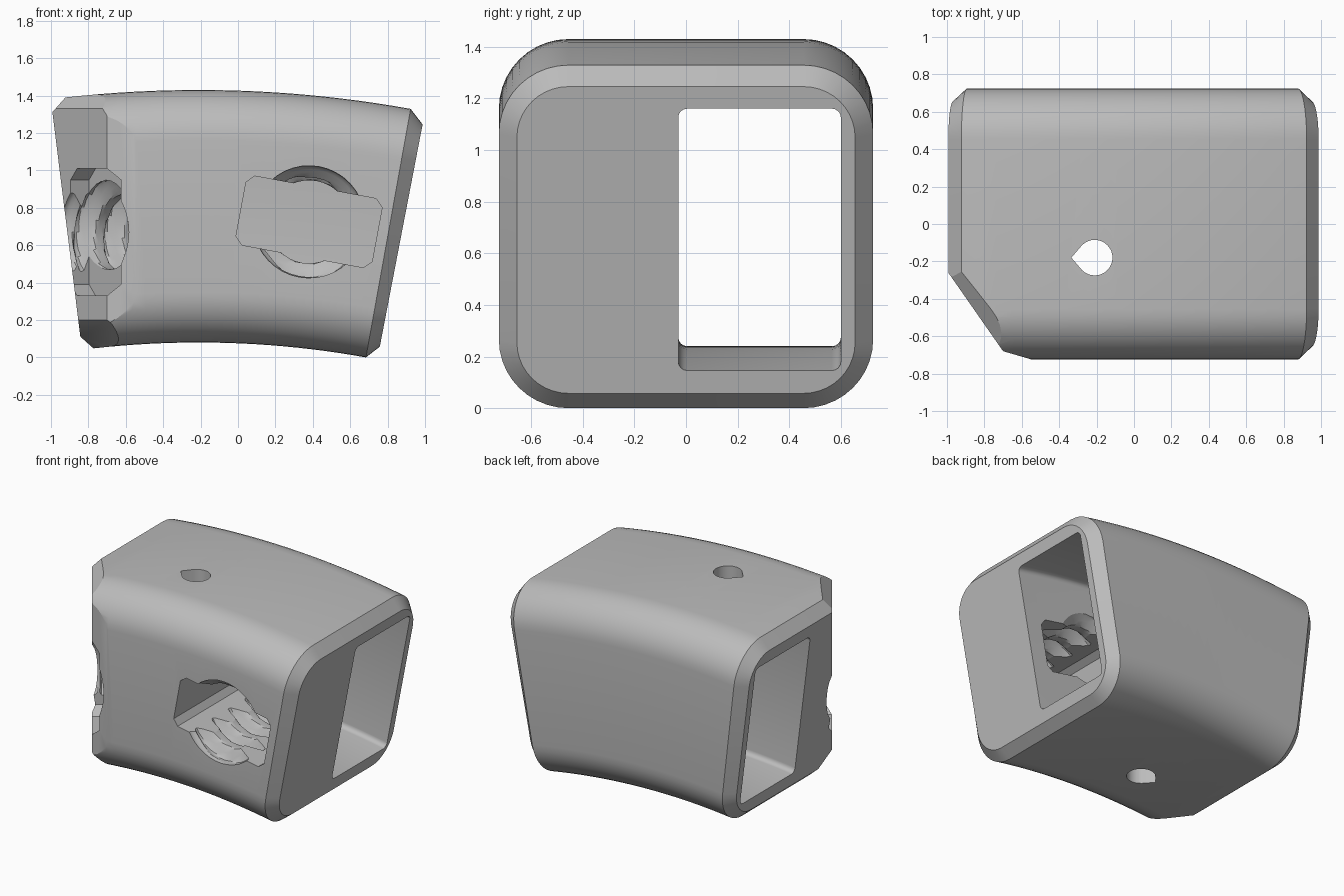
import bpy, bmesh
from math import sin, cos, pi, radians
from mathutils import Vector, Matrix

if "Cube" in bpy.data.objects:
    bpy.data.objects.remove(bpy.data.objects["Cube"])

grey = bpy.data.materials.new("plain_grey")
grey.use_nodes = True
grey.diffuse_color = (0.5, 0.5, 0.5, 1)
grey.node_tree.nodes["Principled BSDF"].inputs["Base Color"].default_value = (0.5, 0.5, 0.5, 1)

CX, CZ = -0.21, -4.97            # centre of the arc the body follows
A0, A1 = radians(-7.1), radians(10.9)


def loft(name, rings):
    """Closed skin through rings of equal point count."""
    bm = bmesh.new()
    loops = [[bm.verts.new(p) for p in ring] for ring in rings]
    n = len(loops[0])
    for a, b in zip(loops, loops[1:]):
        for i in range(n):
            j = (i + 1) % n
            bm.faces.new((a[i], a[j], b[j], b[i]))
    bm.faces.new(loops[0])
    bm.faces.new(loops[-1])
    bmesh.ops.recalc_face_normals(bm, faces=bm.faces)
    mesh = bpy.data.meshes.new(name)
    bm.to_mesh(mesh)
    bm.free()
    ob = bpy.data.objects.new(name, mesh)
    bpy.context.collection.objects.link(ob)
    return ob


def section(angle, y0, y1, r0, r1, rad, inset=0, n=10):
    """Rounded rectangle standing on the arc at the given angle."""
    pts = []
    rad -= inset
    y0, y1, r0, r1 = y0 + inset, y1 - inset, r0 + inset, r1 - inset
    corners = [(y1 - rad, r1 - rad), (y0 + rad, r1 - rad),
               (y0 + rad, r0 + rad), (y1 - rad, r0 + rad)]
    for q, (y, r) in enumerate(corners):
        for i in range(n + 1):
            t = (q + i / n) * pi / 2
            d = r + rad * sin(t)
            pts.append(Vector((CX + d * sin(angle), y + rad * cos(t), CZ + d * cos(angle))))
    return pts


def slice_off(bm, point, normal):
    """Cut away everything beyond a plane and close the cut."""
    geom = bm.verts[:] + bm.edges[:] + bm.faces[:]
    cut = bmesh.ops.bisect_plane(bm, geom=geom, plane_co=point, plane_no=normal,
                                 dist=1e-5, clear_outer=True)
    edges = [g for g in cut["geom_cut"] if isinstance(g, bmesh.types.BMEdge)]
    bmesh.ops.holes_fill(bm, edges=edges)


def carve(ob, cutter):
    mod = ob.modifiers.new("carve", "BOOLEAN")
    mod.operation, mod.solver, mod.object = "DIFFERENCE", "EXACT", cutter
    bpy.context.view_layer.objects.active = ob
    bpy.ops.object.modifier_apply(modifier=mod.name)
    bpy.data.objects.remove(cutter)


def frame(origin, u, v, w):
    return Matrix((u, v, w)).transposed().to_4x4(), Vector(origin)


def place(fr, x, y, z):
    return fr[1] + fr[0] @ Vector((x, y, z))


def slot(fr, width, height, chamfer, d0, d1):
    a, b, c = width / 2, height / 2, chamfer
    outline = [(a - c, b), (a, b - c), (a, c - b), (a - c, -b),
               (c - a, -b), (-a, c - b), (-a, b - c), (c - a, b)]
    return loft("slot_cutter", [[place(fr, x, y, d) for x, y in outline] for d in (d0, d1)])


def thread(fr, minor, major, pitch, d0, d1, sides=40, steps=56):
    """Screw-threaded bore with a flared mouth."""
    rings = []
    for k in range(steps + 1):
        d = d0 + (d1 - d0) * k / steps
        ring = []
        for i in range(sides):
            t = 2 * pi * i / sides
            wave = abs(2 * ((d / pitch + i / sides) % 1) - 1)
            r = minor + (major - minor) * min(1, max(0, 2 * wave - 0.7))
            r = max(r, min(major, major + 0.02 - d))
            ring.append(place(fr, r * cos(t), r * sin(t), d))
        rings.append(ring)
    return loft("thread_cutter", rings)


# Curved body with chamfered ends
outer = (-0.725, 0.725, 5.05, 6.40, 0.27)
bev = 0.07 / 5.7
rings = [section(A0, *outer, inset=0.07)]
steps = 20
for k in range(steps + 1):
    rings.append(section(A0 + bev + (A1 - A0 - 2 * bev) * k / steps, *outer))
rings.append(section(A1, *outer, inset=0.07))
body = loft("curved_body", rings)

# Sloped front corner with its chamfers
n = Vector((-0.82, -0.572, 0))
edge = Vector((-1, -0.25, 0))
up = Vector((0, 0, 1))
bm = bmesh.new()
bm.from_mesh(body.data)
slice_off(bm, edge, n)
slice_off(bm, edge + up * 1.33, n + up)
slice_off(bm, edge + up * 0.2, n - up)
slice_off(bm, Vector((-0.7, -0.68, 0)), Vector((-0.28, -0.96, 0)))
bmesh.ops.recalc_face_normals(bm, faces=bm.faces)
bm.to_mesh(body.data)
bm.free()

# Channel running through the length
span = [A0 - 0.05 + (A1 - A0 + 0.1) * k / 24 for k in range(25)]
carve(body, loft("channel_cutter",
                 [section(a, -0.03, 0.60, 5.21, 6.243, 0.035, n=4) for a in span]))

# Front slot and threaded bore, open to the channel
t = radians(10.5)
front = frame((0.38, -0.725, 0.725), (cos(t), 0, -sin(t)), (sin(t), 0, cos(t)), (0, 1, 0))
carve(body, slot(front, 0.74, 0.375, 0.04, -0.1, 0.75))
carve(body, thread(front, 0.222, 0.30, 0.19, -0.06, 0.74))

# Shallow pocket and threaded bore in the sloped corner
side = frame((-0.78, -0.565, 0.67), (0.572, -0.82, 0), (0, 0, 1), (0.82, 0.572, 0))
carve(body, slot(side, 0.40, 0.68, 0.06, -0.2, 0.12))
carve(body, thread(side, 0.20, 0.29, 0.19, -0.15, 0.55))

# Teardrop hole from top to bottom
drop = [(-0.335, -0.18)]
for i in range(25):
    a = radians(-135 + 270 * i / 24)
    drop.append((-0.21 + 0.095 * cos(a), -0.18 + 0.095 * sin(a)))
carve(body, loft("hole_cutter", [[Vector((x, y, z)) for x, y in drop] for z in (-0.2, 1.7)]))

# Finish
body.data.materials.clear()
body.data.materials.append(grey)
for p in body.data.polygons:
    p.material_index = 0
bpy.ops.object.select_all(action="DESELECT")
body.select_set(True)
bpy.context.view_layer.objects.active = body
bpy.ops.object.shade_smooth_by_angle(angle=radians(25))
